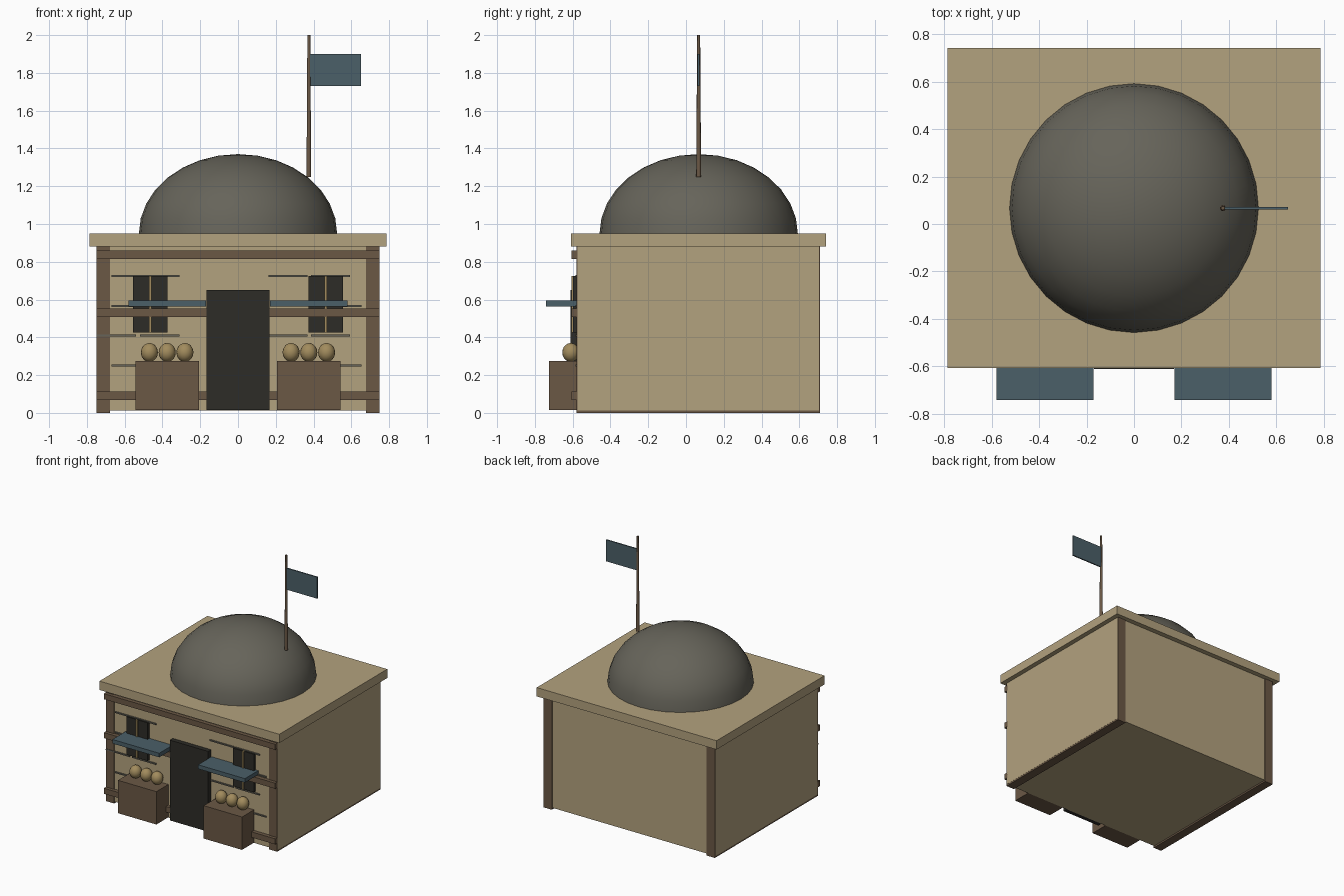
import bpy, bmesh, math

if "Cube" in bpy.data.objects:
    bpy.data.objects.remove(bpy.data.objects["Cube"])

def material(name, rgb):
    m = bpy.data.materials.new(name)
    m.diffuse_color = (*rgb, 1)
    m.use_nodes = True
    m.node_tree.nodes["Principled BSDF"].inputs["Base Color"].default_value = m.diffuse_color
    return m

PLASTER = material("plaster", (0.45, 0.36, 0.21))
WOOD = material("wood", (0.147, 0.098, 0.06))
DARK = material("dark", (0.026, 0.025, 0.02))
CLOTH = material("cloth", (0.07, 0.115, 0.14))
STONE = material("stone", (0.133, 0.127, 0.102))
GOLD = material("gold", (0.36, 0.26, 0.11))
CY = 0.067  # centre line of the building in y

def finish(name, bm, mat, smooth=False):
    bmesh.ops.recalc_face_normals(bm, faces=bm.faces)
    for f in bm.faces:
        f.smooth = smooth
    me = bpy.data.meshes.new(name)
    bm.to_mesh(me)
    bm.free()
    me.materials.append(mat)
    ob = bpy.data.objects.new(name, me)
    bpy.context.collection.objects.link(ob)
    return ob

def box(name, x, y, z, mat):
    """Box from (min, max) ranges on each axis."""
    bm = bmesh.new()
    bmesh.ops.create_cube(bm, size=1)
    for v in bm.verts:
        v.co = [r[0] + (c + 0.5) * (r[1] - r[0]) for r, c in zip((x, y, z), v.co)]
    return finish(name, bm, mat)

def ball(name, loc, radii, mat, seg=32, rings=16, half=False):
    bm = bmesh.new()
    bmesh.ops.create_uvsphere(bm, u_segments=seg, v_segments=rings, radius=1)
    if half:
        low = [v for v in bm.verts if v.co.z < -0.001]
        bmesh.ops.delete(bm, geom=low, context='VERTS')
    bmesh.ops.scale(bm, vec=radii, verts=bm.verts)
    bmesh.ops.translate(bm, vec=loc, verts=bm.verts)
    return finish(name, bm, mat, True)

# Walls, roof slab and dome
box("walls", (-0.75, 0.75), (-0.575, 0.703), (0.013, 0.885), PLASTER)
box("roof_slab", (-0.787, 0.787), (-0.608, 0.742), (0.88, 0.95), PLASTER)
ball("dome", (0, CY, 0.948), (0.525, 0.525, 0.422), STONE, half=True)

# Timber side frames running front to back, cross beams on the front
for s, side in ((-1, "left"), (1, "right")):
    xs = sorted((s * 0.678, s * 0.749))
    box(f"{side}_frame", xs, (-0.58, 0.709), (0, 0.885), WOOD)
for z in (0.09, 0.53, 0.838):
    box("cross_beam", (-0.75, 0.75), (-0.606, -0.57), (z - 0.022, z + 0.022), WOOD)

# Door
box("door", (-0.168, 0.168), (-0.612, -0.56), (0.015, 0.65), DARK)

for s, side in ((-1, "left"), (1, "right")):
    # Window with central bar
    cx = s * 0.465
    box(f"{side}_window", (cx - 0.092, cx + 0.092), (-0.597, -0.56), (0.425, 0.726), DARK)
    box(f"{side}_window_bar", (cx - 0.006, cx + 0.006), (-0.606, -0.58), (0.425, 0.726), GOLD)
    # Awning
    ax = s * 0.375
    box(f"{side}_awning", (ax - 0.205, ax + 0.205), (-0.742, -0.575), (0.563, 0.595), CLOTH)
    # Crate of produce
    box(f"{side}_crate", (ax - 0.168, ax + 0.168), (-0.725, -0.565), (0.015, 0.275), WOOD)
    for i in (-1, 0, 1):
        ball(f"{side}_produce", (ax + i * 0.094, -0.61, 0.32),
             (0.045, 0.045, 0.05), GOLD, 16, 10)

# Thin brick course lines on the front wall
for z, centres in ((0.25, (-0.565, 0.55)), (0.41, (-0.645, -0.415, 0.265, 0.49)),
                   (0.565, (-0.565, 0.55)), (0.725, (-0.565, -0.415, 0.265, 0.49))):
    for c in centres:
        box("course_line", (c - 0.104, c + 0.104), (-0.584, -0.57),
            (z - 0.005, z + 0.005), STONE)

# Flag pole and flag
bm = bmesh.new()
bmesh.ops.create_cone(bm, cap_ends=True, segments=10, radius1=0.013, radius2=0.008, depth=0.75)
bmesh.ops.translate(bm, vec=(0.375, CY, 1.625), verts=bm.verts)
pole = finish("flag_pole", bm, WOOD, True)
bpy.context.view_layer.objects.active = pole
pole.select_set(True)
bpy.ops.object.shade_smooth_by_angle(angle=math.radians(40))
box("flag", (0.38, 0.65), (CY - 0.005, CY + 0.005), (1.73, 1.9), CLOTH)
